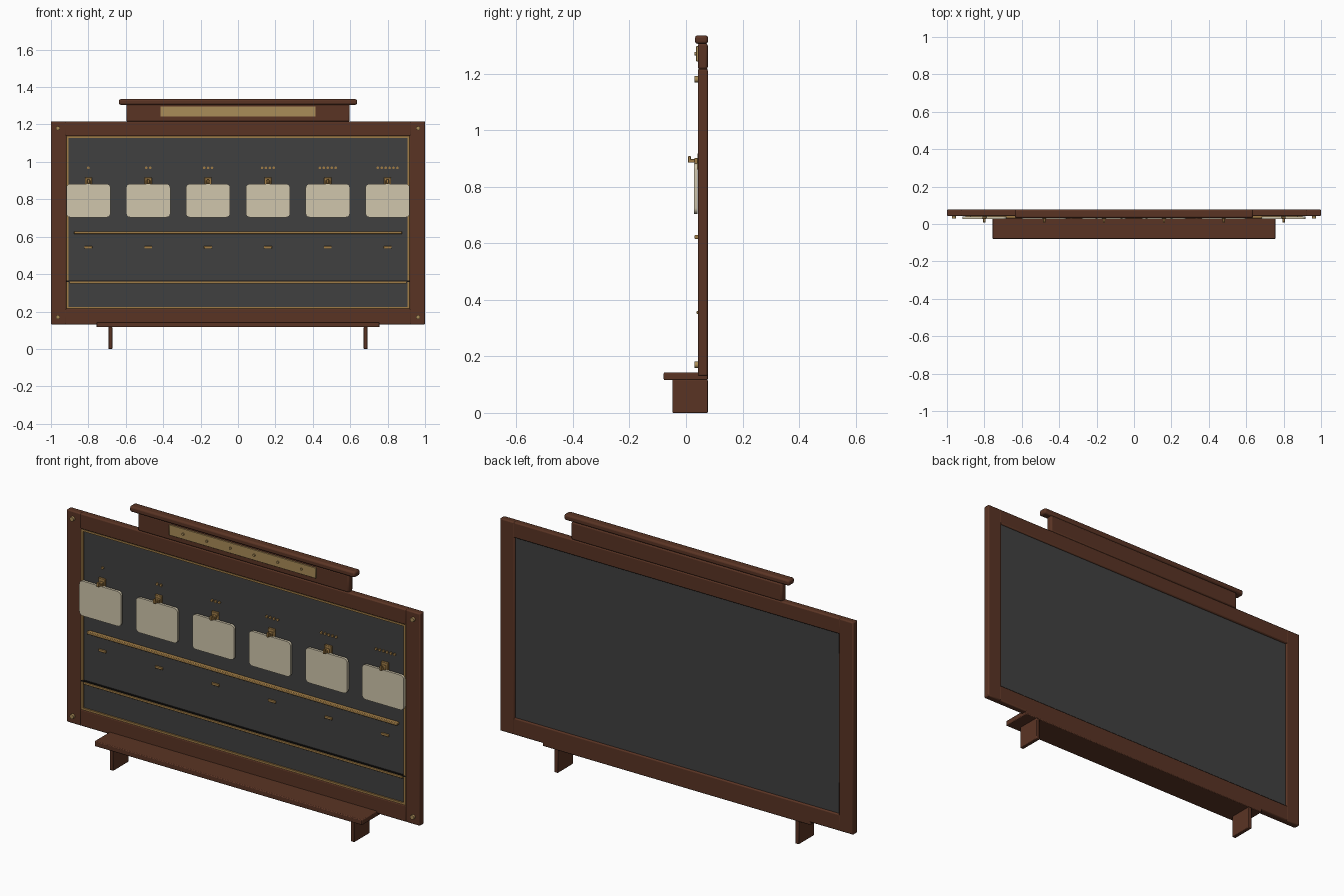
import bpy, bmesh, math
from mathutils import Matrix

if "Cube" in bpy.data.objects:
    bpy.data.objects.remove(bpy.data.objects["Cube"])


def srgb(r, g, b):
    lin = [(c / 255 / 12.92) if c < 11 else ((c / 255 + 0.055) / 1.055) ** 2.4 for c in (r, g, b)]
    return (*lin, 1.0)


def material(name, rgb):
    m = bpy.data.materials.new(name)
    m.diffuse_color = srgb(*rgb)
    m.use_nodes = True
    m.node_tree.nodes["Principled BSDF"].inputs["Base Color"].default_value = m.diffuse_color
    return m


WOOD = material("dark wood", (90, 52, 36))
SLATE = material("slate", (64, 64, 64))
BRASS = material("brass", (160, 124, 70))
PALE_BRASS = material("pale brass", (170, 140, 88))
CARD = material("ivory card", (208, 198, 172))
BLACK = material("black gap", (22, 20, 19))


def finish(name, bm, mat):
    bmesh.ops.recalc_face_normals(bm, faces=bm.faces)
    me = bpy.data.meshes.new(name)
    bm.to_mesh(me)
    bm.free()
    me.materials.append(mat)
    ob = bpy.data.objects.new(name, me)
    bpy.context.collection.objects.link(ob)
    return ob


def box(name, x, y, z, mat, bevel=0.0, segments=2):
    """Box from (min, max) ranges with optional rounded edges."""
    bm = bmesh.new()
    bmesh.ops.create_cube(bm, size=1)
    for v in bm.verts:
        v.co = [r[0] + (c + 0.5) * (r[1] - r[0]) for c, r in zip(v.co, (x, y, z))]
    ob = finish(name, bm, mat)
    if bevel:
        mod = ob.modifiers.new("rounded edges", 'BEVEL')
        mod.width, mod.segments = bevel, segments
    return ob


def studs(name, points, radius, y0, y1, mat, sides=12):
    """Short cylinders facing the front, centred on (x, z) points."""
    bm = bmesh.new()
    for px, pz in points:
        mat4 = Matrix.Translation((px, (y0 + y1) / 2, pz)) @ Matrix.Rotation(math.pi / 2, 4, 'X')
        bmesh.ops.create_cone(bm, cap_ends=True, segments=sides, radius1=radius,
                              radius2=radius, depth=y1 - y0, matrix=mat4)
    return finish(name, bm, mat)


def rounded_card(name, cx, z0, z1, width, y0, y1, r, mat):
    bm = bmesh.new()
    verts = []
    corners = ((1, 1, 0), (-1, 1, 90), (-1, -1, 180), (1, -1, 270))
    for sx, sz, start in corners:
        for i in range(6):
            a = math.radians(start + 18 * i)
            px = cx + sx * (width / 2 - r) + r * math.cos(a)
            pz = (z0 + z1) / 2 + sz * ((z1 - z0) / 2 - r) + r * math.sin(a)
            verts.append(bm.verts.new((px, y0, pz)))
    face = bm.faces.new(verts)
    out = bmesh.ops.extrude_face_region(bm, geom=[face])
    for v in out["geom"]:
        if isinstance(v, bmesh.types.BMVert):
            v.co.y = y1
    return finish(name, bm, mat)


# Slate panel and wooden frame
FY = (0.042, 0.077)
box("slate_panel", (-0.93, 0.93), (0.05, 0.069), (0.2, 1.15), SLATE)
for s, side in ((-1, "left"), (1, "right")):
    box(f"frame_stile_{side}", sorted((s * 0.917, s * 1.0)), FY, (0.13, 1.217), WOOD, 0.006)
box("frame_rail_top", (-0.925, 0.925), FY, (1.137, 1.217), WOOD, 0.006)
box("frame_rail_bottom", (-0.925, 0.925), FY, (0.13, 0.216), WOOD, 0.006)

# Thin brass border inside the frame
TY = (0.043, 0.051)
for s, side in ((-1, "left"), (1, "right")):
    box(f"border_{side}", sorted((s * 0.907, s * 0.918)), TY, (0.215, 1.138), BRASS)
box("border_top", (-0.907, 0.907), TY, (1.128, 1.138), BRASS)
box("border_bottom", (-0.907, 0.907), TY, (0.215, 0.225), BRASS)

# Corner studs on the frame
studs("corner_studs", [(x, z) for x in (-0.963, 0.963) for z in (0.17, 1.18)],
      0.011, 0.03, 0.046, PALE_BRASS, 16)

# Crest with name plate and cap
box("crest", (-0.597, 0.597), FY, (1.215, 1.307), WOOD, 0.008)
box("crest_cap", (-0.637, 0.637), (0.032, 0.078), (1.305, 1.335), WOOD, 0.009)
box("crest_plate", (-0.415, 0.415), (0.036, 0.044), (1.243, 1.297), PALE_BRASS, 0.001, 1)
studs("plate_studs", [(-0.335 + 0.134 * i, 1.27) for i in range(6)], 0.006, 0.03, 0.04, PALE_BRASS)

# Tray and its two brackets
box("tray", (-0.757, 0.757), (-0.079, 0.077), (0.116, 0.143), WOOD, 0.004)
for s, side in ((-1, "left"), (1, "right")):
    box(f"tray_bracket_{side}", sorted((s * 0.672, s * 0.692)), (-0.048, 0.077), (0, 0.118), WOOD, 0.003)

# Horizontal brass rails
box("upper_rail", (-0.877, 0.877), (0.03, 0.051), (0.615, 0.629), BRASS, 0.003)
box("lower_rail", (-0.902, 0.902), (0.038, 0.051), (0.349, 0.361), BRASS, 0.002)
box("lower_rail_gap", (-0.917, 0.917), (0.042, 0.051), (0.359, 0.366), BLACK)

# Six stations: hook, card, label clip and counting dots
for i in range(6):
    cx = -0.8 + 0.32 * i
    n = i + 1
    box(f"hook_plate_{n}", (cx - 0.019, cx + 0.019), (0.04, 0.051), (0.86, 0.917), BRASS, 0.002, 1)
    box(f"hook_arm_{n}", (cx - 0.006, cx + 0.006), (0.008, 0.044), (0.885, 0.897), BRASS, 0.002)
    box(f"hook_tip_{n}", (cx - 0.006, cx + 0.006), (0.007, 0.017), (0.885, 0.908), BRASS, 0.002)
    box(f"hook_collar_{n}", (cx - 0.011, cx + 0.011), (0.03, 0.042), (0.88, 0.902), BRASS, 0.003)
    rounded_card(f"card_{n}", cx, 0.704, 0.882, 0.236, 0.028, 0.041, 0.02, CARD)
    box(f"label_clip_{n}", (cx - 0.021, cx + 0.021), (0.043, 0.051), (0.537, 0.55), BRASS, 0.002)
    studs(f"counting_dots_{n}", [(cx + 0.021 * (k - i / 2), 0.968) for k in range(n)],
          0.007, 0.044, 0.051, BRASS)

# Smooth shading with sharp edges kept
bpy.ops.object.select_all(action='SELECT')
bpy.context.view_layer.objects.active = bpy.context.selected_objects[0]
bpy.ops.object.shade_smooth_by_angle(angle=math.radians(35))
